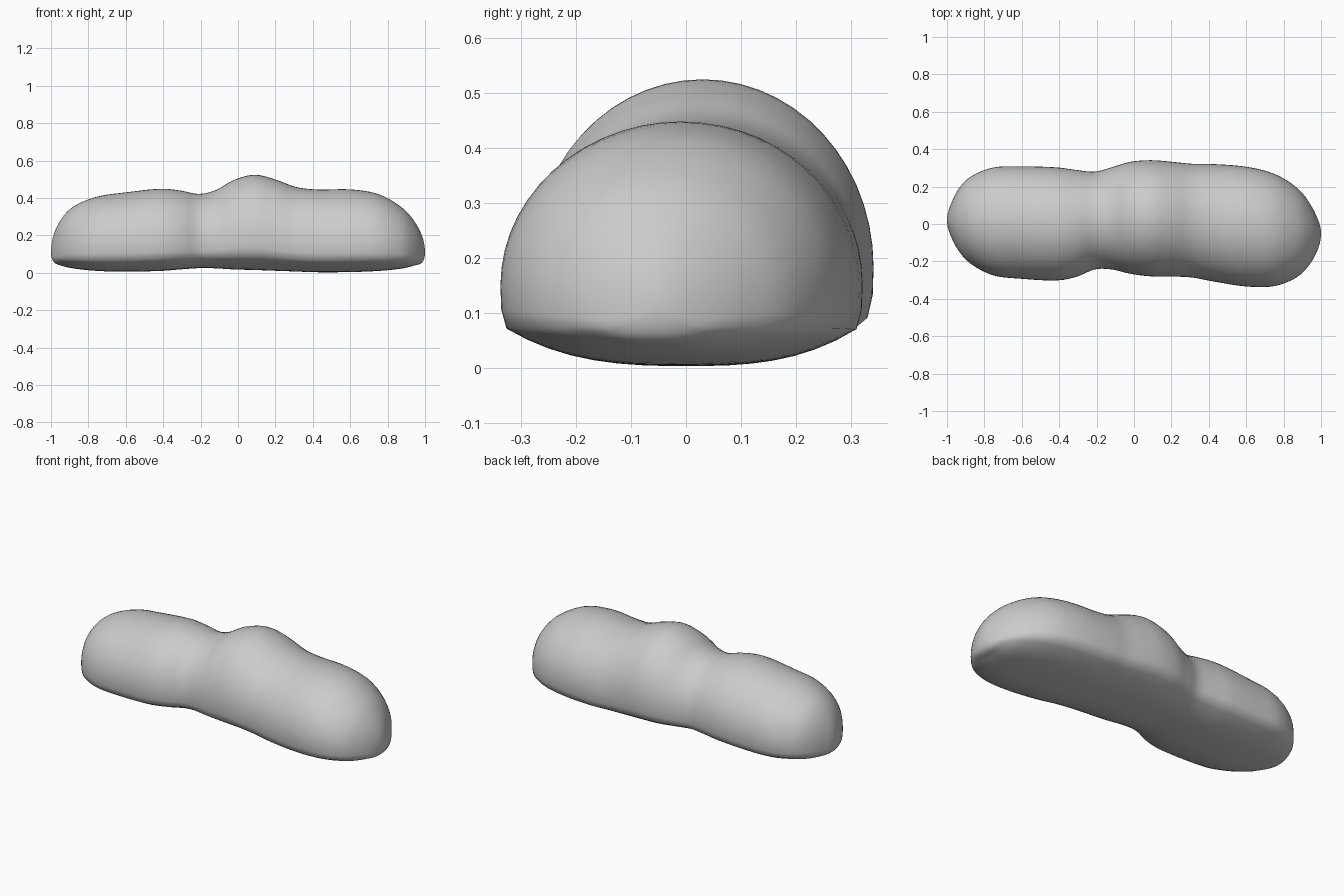
import bpy, bmesh, math

if "Cube" in bpy.data.objects:
    bpy.data.objects.remove(bpy.data.objects["Cube"])

# Stations along the length: x, y front, y back, top z, bottom z
STATIONS = [
    (-1.00, 0.02, 0.02, 0.11, 0.11),
    (-0.985, -0.05, 0.09, 0.205, 0.058),
    (-0.94, -0.14, 0.185, 0.295, 0.037),
    (-0.87, -0.215, 0.255, 0.36, 0.022),
    (-0.75, -0.275, 0.302, 0.408, 0.010),
    (-0.60, -0.293, 0.308, 0.430, 0.006),
    (-0.42, -0.302, 0.303, 0.449, 0.010),
    (-0.31, -0.283, 0.289, 0.440, 0.018),
    (-0.21, -0.243, 0.280, 0.422, 0.025),
    (-0.12, -0.243, 0.303, 0.442, 0.024),
    (-0.02, -0.266, 0.332, 0.497, 0.018),
    (0.09, -0.280, 0.341, 0.524, 0.015),
    (0.20, -0.281, 0.333, 0.499, 0.011),
    (0.31, -0.286, 0.322, 0.459, 0.007),
    (0.43, -0.308, 0.320, 0.445, 0.003),
    (0.60, -0.334, 0.306, 0.446, 0.004),
    (0.75, -0.332, 0.268, 0.421, 0.010),
    (0.87, -0.285, 0.195, 0.354, 0.022),
    (0.94, -0.215, 0.11, 0.28, 0.038),
    (0.985, -0.13, 0.02, 0.195, 0.056),
    (1.00, -0.05, -0.05, 0.11, 0.11),
]
STEPS, ARC, BASE = 5, 28, 16


def flipped(row):
    # Phantom station past a tip, so the end closes round
    x, lo, hi, top, bot = row
    return (x, hi, lo, bot, top)


def spline(p0, p1, p2, p3, t):
    return [0.5 * (2 * b + (c - a) * t + (2 * a - 5 * b + 4 * c - d) * t * t
                   + (3 * b - a - 3 * c + d) * t ** 3)
            for a, b, c, d in zip(p0, p1, p2, p3)]


def section(x, lo, hi, top, bot):
    # Domed upper side, tucked lower edge, shallow curved underside
    c, r, h = (lo + hi) / 2, (hi - lo) / 2, top - bot
    mid, edge = bot + 0.33 * h, bot + 0.15 * h
    pts = []
    for i in range(ARC + 1):
        a = math.pi * i / ARC
        pts.append((x, c + r * math.cos(a), mid + (top - mid) * math.sin(a)))
    pts.append((x, c - 0.995 * r, bot + 0.23 * h))
    for i in range(BASE + 1):
        s = -1 + 2 * i / BASE
        pts.append((x, c + 0.965 * r * s, bot + (edge - bot) * abs(s) ** 2.8))
    pts.append((x, c + 0.995 * r, bot + 0.23 * h))
    return pts


# Smooth lofted body
ctrl = [flipped(STATIONS[1])] + STATIONS + [flipped(STATIONS[-2])]
rows = [spline(*ctrl[i:i + 4], k / STEPS)
        for i in range(len(STATIONS) - 1) for k in range(STEPS)][1:]
bm = bmesh.new()
rings = [[bm.verts.new(p) for p in section(*r)] for r in rows]
n = len(rings[0])
for a, b in zip(rings, rings[1:]):
    for j in range(n):
        k = (j + 1) % n
        bm.faces.new((a[j], a[k], b[k], b[j]))
for ring, row in ((rings[0], STATIONS[0]), (rings[-1], STATIONS[-1])):
    tip = bm.verts.new((row[0], row[1], row[3]))
    for j in range(n):
        bm.faces.new((ring[j], ring[(j + 1) % n], tip))
bmesh.ops.recalc_face_normals(bm, faces=bm.faces)
for f in bm.faces:
    f.smooth = True
mesh = bpy.data.meshes.new("loaf_body")
bm.to_mesh(mesh)
bm.free()
body = bpy.data.objects.new("loaf_body", mesh)
bpy.context.collection.objects.link(body)
